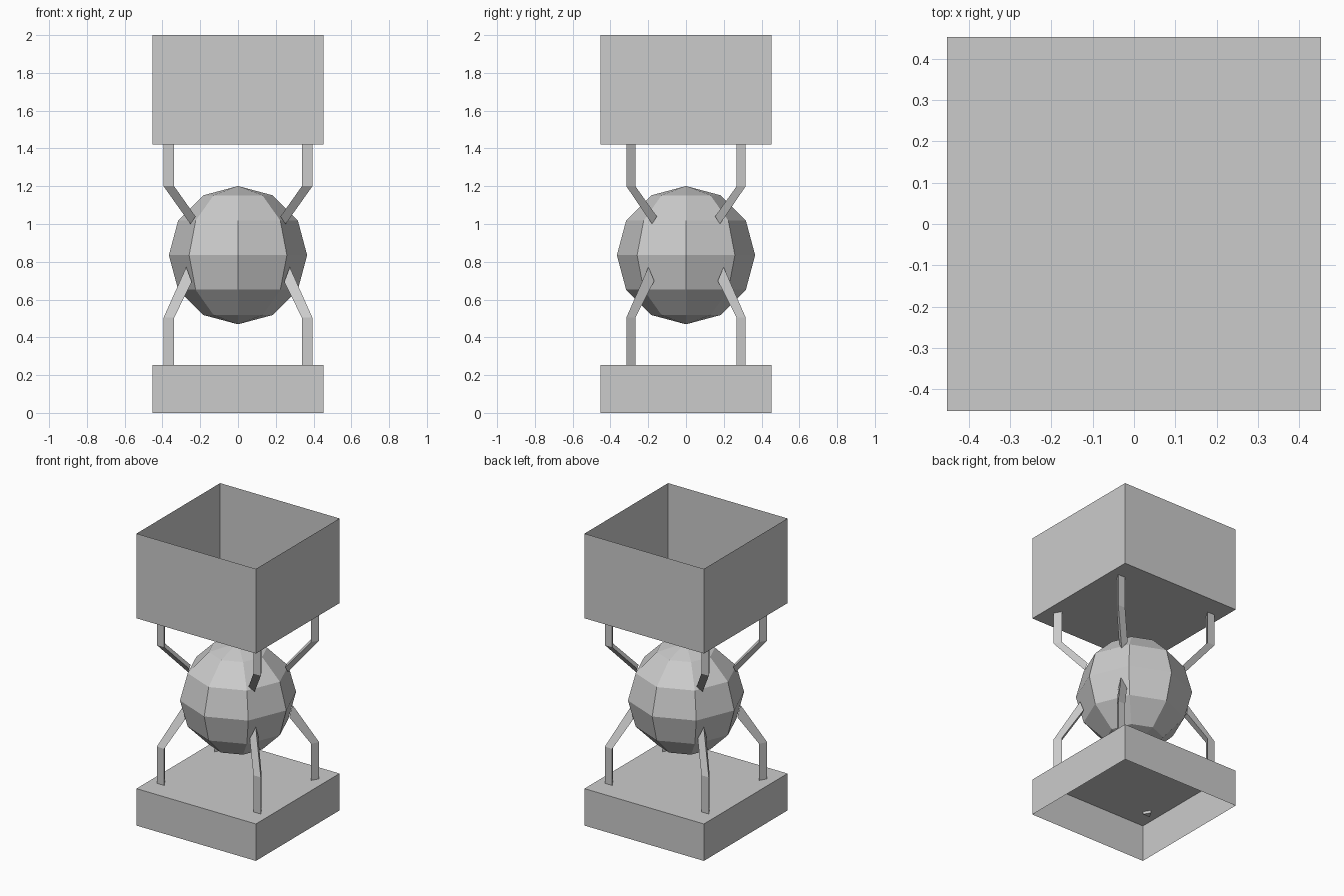
import bpy
import bmesh
from mathutils import Vector, Matrix

default = bpy.data.objects.get("Cube")
if default:
    bpy.data.objects.remove(default, do_unlink=True)

# One plain grey for the whole model
grey = bpy.data.materials.new("light_grey")
grey.use_nodes = True
grey.diffuse_color = (0.6, 0.6, 0.6, 1)
grey.node_tree.nodes["Principled BSDF"].inputs["Base Color"].default_value = (0.6, 0.6, 0.6, 1)


def finish(name, bm):
    mesh = bpy.data.meshes.new(name)
    bm.to_mesh(mesh)
    bm.free()
    mesh.materials.append(grey)
    obj = bpy.data.objects.new(name, mesh)
    bpy.context.scene.collection.objects.link(obj)
    return obj


def open_box(name, width, bottom, top, open_side):
    """Thin-walled square box with its top (+1) or bottom (-1) missing."""
    bm = bmesh.new()
    size = Matrix.Diagonal((width, width, top - bottom, 1))
    bmesh.ops.create_cube(bm, size=1, matrix=Matrix.Translation((0, 0, (top + bottom) / 2)) @ size)
    lid = [f for f in bm.faces if f.normal.z * open_side > 0.9]
    bmesh.ops.delete(bm, geom=lid, context='FACES')
    return finish(name, bm)


def leg(name, start_z, elbow_z, tip_shifts, sx, sy):
    """Three-sided bent bar: upright to the elbow, then leaning into the ball."""
    section = [Vector((0.394, -0.316, 0)), Vector((0.338, -0.316, 0)), Vector((0.366, -0.268, 0))]
    start = [p + Vector((0, 0, start_z)) for p in section]
    elbow = [p + Vector((0, 0, elbow_z)) for p in section]
    tip = [p + Vector(s) for p, s in zip(elbow, tip_shifts)]
    bm = bmesh.new()
    rings = [[bm.verts.new((p.x * sx, p.y * sy, p.z)) for p in ring] for ring in (start, elbow, tip)]
    for low, high in zip(rings, rings[1:]):
        for i in range(3):
            j = (i + 1) % 3
            bm.faces.new((low[i], low[j], high[j], high[i]))
    bm.faces.new(rings[0])
    bm.faces.new(rings[-1])
    bmesh.ops.recalc_face_normals(bm, faces=bm.faces)
    return finish(name, bm)


# Boxes: base open underneath, container open on top
open_box("base", 0.905, 0, 0.253, -1)
open_box("top_container", 0.905, 1.42, 2, 1)

# Faceted ball in the middle
ball = bmesh.new()
bmesh.ops.create_uvsphere(ball, u_segments=8, v_segments=6, radius=0.366,
                          matrix=Matrix.Translation((0, 0, 0.835)))
finish("ball", ball)

# Four legs below and four arms above, one per corner
lower_tip = [(-0.12, 0.117, 0.268), (-0.093, 0.093, 0.19), (-0.095, 0.1, 0.195)]
upper_tip = [(-0.142, 0.136, -0.2), (-0.113, 0.11, -0.16), (-0.115, 0.114, -0.16)]
for sx, side in ((1, "left"), (-1, "right")):
    for sy, end in ((1, "front"), (-1, "back")):
        leg(f"lower_leg_{end}_{side}", 0.235, 0.504, lower_tip, sx, sy)
        leg(f"upper_arm_{end}_{side}", 1.42, 1.2, upper_tip, sx, sy)
